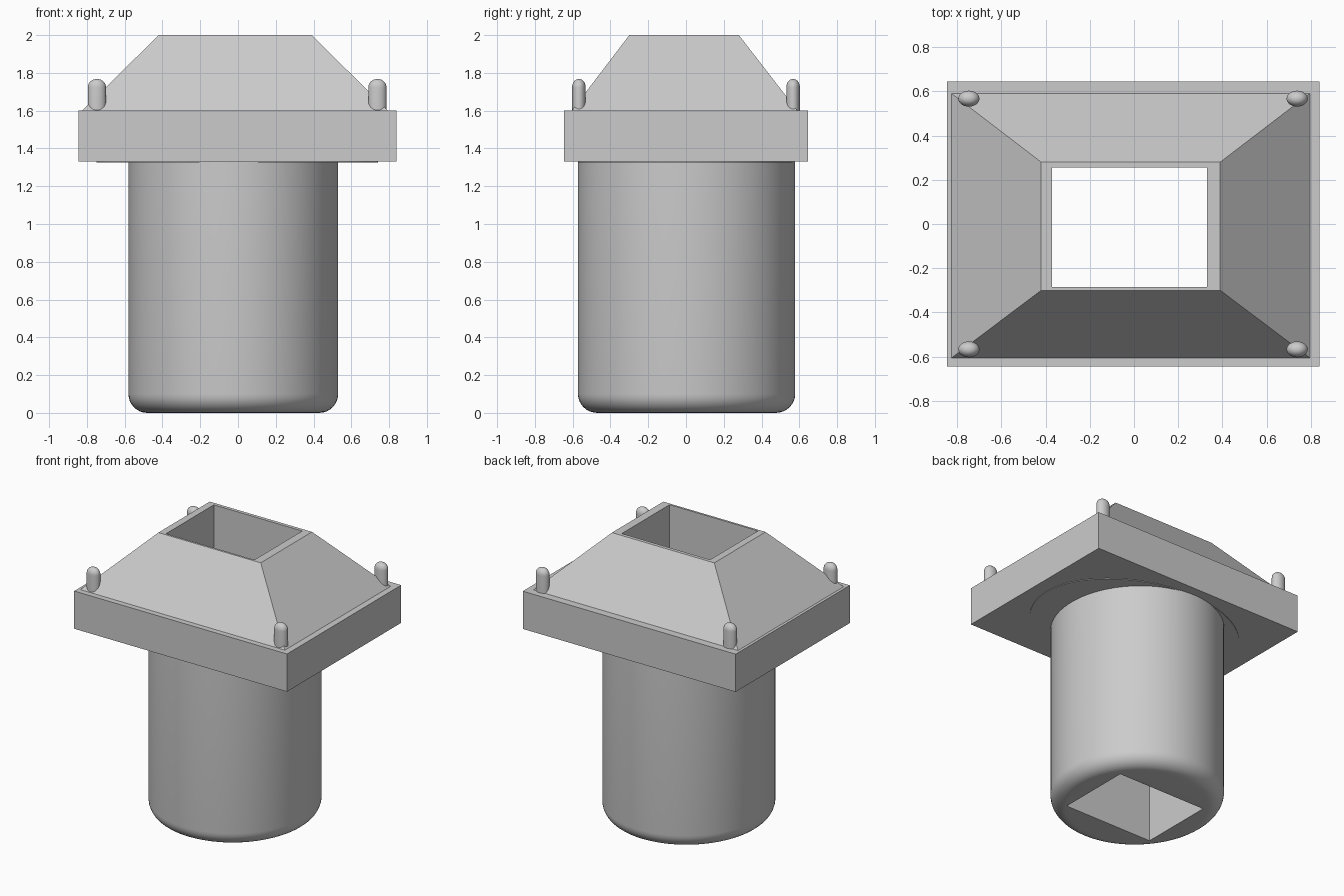
import bpy, bmesh, math
from mathutils import Matrix, Vector

old = bpy.data.objects.get("Cube")
if old:
    bpy.data.objects.remove(old, do_unlink=True)

grey = bpy.data.materials.new("plain_grey")
grey.use_nodes = True
grey.diffuse_color = (0.6, 0.6, 0.6, 1)
grey.node_tree.nodes["Principled BSDF"].inputs["Base Color"].default_value = grey.diffuse_color


def finish(bm, name, smooth=False):
    bmesh.ops.recalc_face_normals(bm, faces=bm.faces)
    mesh = bpy.data.meshes.new(name)
    bm.to_mesh(mesh)
    bm.free()
    mesh.materials.append(grey)
    ob = bpy.data.objects.new(name, mesh)
    bpy.context.collection.objects.link(ob)
    if smooth:
        bpy.ops.object.select_all(action='DESELECT')
        ob.select_set(True)
        bpy.context.view_layer.objects.active = ob
        bpy.ops.object.shade_smooth_by_angle(angle=math.radians(35))
    return ob


def block(name, bottom, top, z0, z1):
    """Box or frustum between two rectangles (x0, x1, y0, y1)."""
    bm = bmesh.new()
    rings = []
    for (x0, x1, y0, y1), z in ((bottom, z0), (top, z1)):
        corners = ((x0, y0), (x1, y0), (x1, y1), (x0, y1))
        rings.append([bm.verts.new((x, y, z)) for x, y in corners])
        bm.faces.new(rings[-1])
    low, high = rings
    for i in range(4):
        j = (i + 1) % 4
        bm.faces.new((low[i], low[j], high[j], high[i]))
    return finish(bm, name)


def round_part(name, centre, rx, ry, z0, z1, sides, fillet=0, end=0):
    """Elliptical cylinder whose rim at height 'end' may be rounded."""
    bm = bmesh.new()
    bmesh.ops.create_cone(bm, cap_ends=True, segments=sides, radius1=rx, radius2=rx,
                          depth=z1 - z0, matrix=Matrix.Translation((0, 0, (z0 + z1) / 2)))
    if fillet:
        rim = [e for e in bm.edges if all(abs(v.co.z - end) < 1e-4 for v in e.verts)]
        bmesh.ops.bevel(bm, geom=rim, offset=fillet, offset_type='OFFSET',
                        segments=8, profile=0.5, affect='EDGES')
    bmesh.ops.scale(bm, vec=(1, ry / rx, 1), verts=bm.verts)
    bmesh.ops.translate(bm, vec=Vector((*centre, 0)), verts=bm.verts)
    return finish(bm, name, True)


# Rounded round body, flange disc, slab and tapered hood
slab_rect = (-0.845, 0.84, -0.645, 0.645)
parts = [
    round_part("round_body", (-0.025, 0.003), 0.555, 0.575, 0, 1.335, 96, 0.1, 0),
    round_part("flange_disc", (-0.005, 0), 0.745, 0.57, 1.326, 1.34, 96),
    block("slab", slab_rect, slab_rect, 1.33, 1.6),
    block("tapered_hood", (-0.825, 0.795, -0.605, 0.59), (-0.42, 0.39, -0.3, 0.28), 1.6, 2),
]

# Rectangular shaft cut through everything
shaft = (-0.37, 0.33, -0.285, 0.255)
cutter = block("shaft_cutter", shaft, shaft, -0.5, 2.5)
cutter.hide_render = True
cutter.hide_set(True)
for part in parts:
    cut = part.modifiers.new("shaft", 'BOOLEAN')
    cut.operation = 'DIFFERENCE'
    cut.solver = 'EXACT'
    cut.object = cutter
    # Keep the cut ahead of the smoothing modifier
    part.modifiers.move(len(part.modifiers) - 1, 0)

# Apply the cuts and drop the cutter
depsgraph = bpy.context.evaluated_depsgraph_get()
for part in parts:
    mesh = bpy.data.meshes.new_from_object(part.evaluated_get(depsgraph))
    part.modifiers.clear()
    part.data = mesh
bpy.data.objects.remove(cutter, do_unlink=True)

# Domed corner pegs
for side, x in (("right", -0.747), ("left", 0.738)):
    for end, y in (("front", -0.567), ("back", 0.567)):
        round_part(f"{end}_{side}_peg", (x, y), 0.048, 0.036, 1.59, 1.767, 24, 0.044, 1.767)
